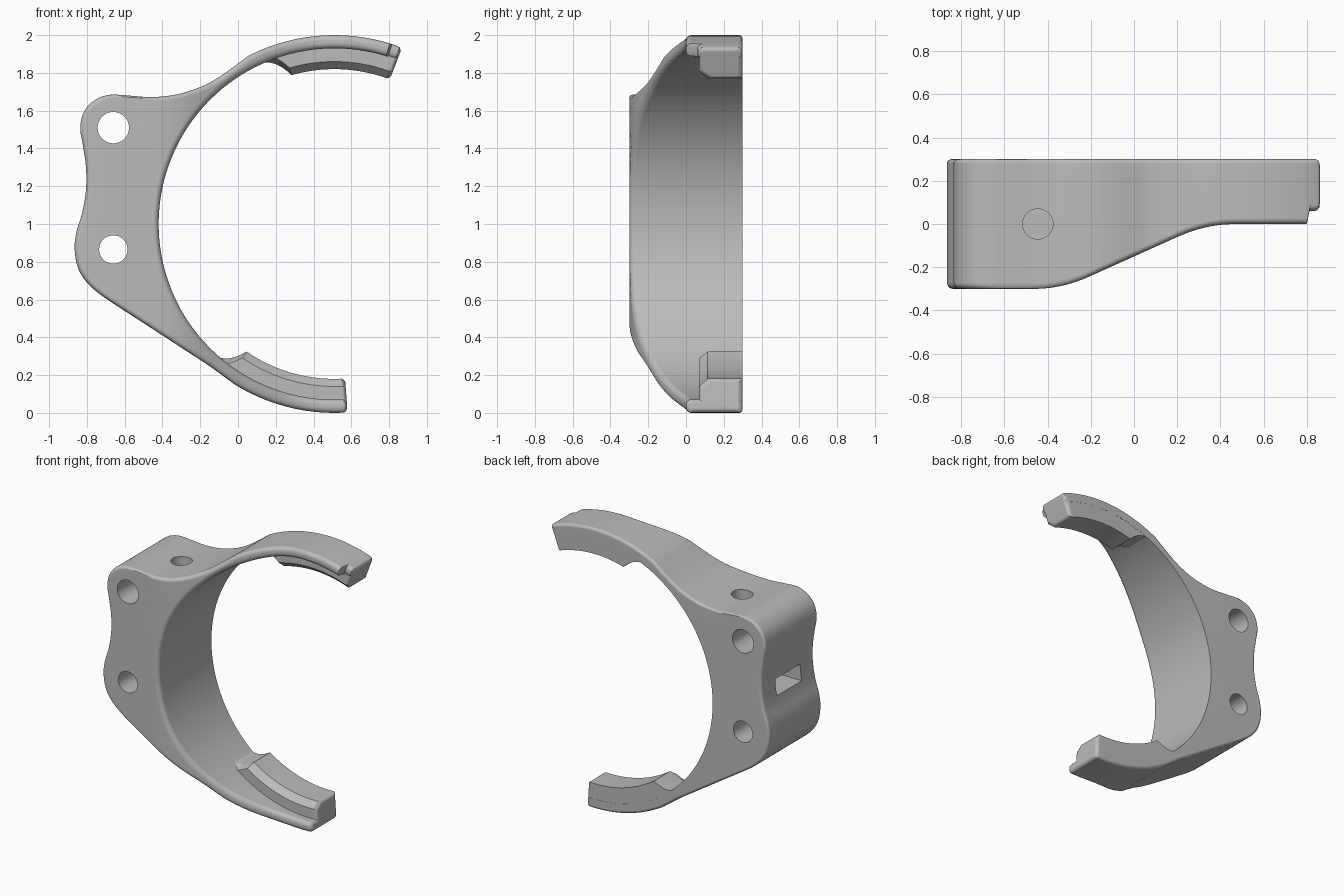
import bpy, bmesh
from math import sin, cos, pi, radians, degrees, atan2, hypot
from mathutils import Vector

CX, CZ = 0.51, 1.0        # centre of the round opening
R_IN, R_OUT = 0.93, 1.0   # thin band radii
BACK = 0.3
TOP_END, LOW_END = 69, 274

old = bpy.data.objects.get("Cube")
if old:
    bpy.data.objects.remove(old, do_unlink=True)

grey = bpy.data.materials.new("grey plastic")
grey.use_nodes = True
COLOUR = (0.5, 0.5, 0.5, 1)
grey.diffuse_color = COLOUR
grey.node_tree.nodes["Principled BSDF"].inputs["Base Color"].default_value = COLOUR


def ramp(t, w=0.13):
    """Straight ramp with a rounded start."""
    if t < -w:
        return 0
    return (t + w) ** 2 / (4 * w) if t < w else t


def front_y(x, angle):
    y = -0.3 + 0.45 * (ramp(x + 0.333) - ramp(x - 0.333))
    return max(y, 0.06) if angle < 72.6 else y


def polar(r, angle, y):
    a = radians(angle)
    return Vector((CX + r * cos(a), y, CZ + r * sin(a)))


def spline(pts, steps):
    """Smooth path through every point."""
    p = [2 * pts[0] - pts[1]] + pts + [2 * pts[-1] - pts[-2]]
    out = []
    for a, b, c, d in zip(p, p[1:], p[2:], p[3:]):
        for i in range(steps):
            t = i / steps
            out.append(0.5 * (2 * b + (c - a) * t + (2 * a - 5 * b + 4 * c - d) * t * t
                              + (3 * b - a - 3 * c + d) * t ** 3))
    return out + [pts[-1]]


def loft(name, rings):
    """Skin closed rings into a capped solid."""
    bm = bmesh.new()
    vs = [[bm.verts.new(p) for p in ring] for ring in rings]
    n = len(vs[0])
    for a, b in zip(vs, vs[1:]):
        for i in range(n):
            j = (i + 1) % n
            bm.faces.new((a[i], a[j], b[j], b[i]))
    bm.faces.new(vs[0])
    bm.faces.new(vs[-1])
    bmesh.ops.recalc_face_normals(bm, faces=bm.faces)
    mesh = bpy.data.meshes.new(name)
    bm.to_mesh(mesh)
    bm.free()
    obj = bpy.data.objects.new(name, mesh)
    bpy.context.collection.objects.link(obj)
    mesh.materials.append(grey)
    return obj


def activate(obj):
    bpy.ops.object.select_all(action='DESELECT')
    obj.select_set(True)
    bpy.context.view_layer.objects.active = obj


def end_inset(angle):
    """Shrink sections near the two tips to round them."""
    d = min(angle - TOP_END, LOW_END - angle)
    return 0.02 * max(0, 1 - d / 1.2) ** 2


def body_ring(angle, r1):
    inset = end_inset(angle)
    r0, r1 = R_IN + inset, r1 - inset
    f = 0.028

    def front(r, dy):
        return polar(r, angle, front_y(polar(r, angle, 0).x, angle) + inset + dy)
    arc = [k * pi / 10 for k in range(6)]
    ring = [front(r0 + f * (1 - cos(a)), f * (1 - sin(a))) for a in arc]
    a0, a1 = r0 + f, r1 - f
    ring += [front(a0 + (a1 - a0) * k / 7, 0) for k in range(1, 7)]
    ring += [front(r1 - f * (1 - sin(a)), f * (1 - cos(a))) for a in arc]
    b = 0.02
    ring += [polar(r1 - b * (1 - cos(a)), angle, BACK - inset - b * (1 - sin(a))) for a in arc]
    return ring + [polar(r0, angle, BACK - inset)]


# Outer outline: thin arm, mounting block, thin arm
block = [(-0.09, 1.785), (-0.2, 1.725), (-0.33, 1.685), (-0.46, 1.672), (-0.58, 1.68),
         (-0.68, 1.684), (-0.76, 1.655), (-0.815, 1.595), (-0.835, 1.51), (-0.82, 1.41),
         (-0.805, 1.3), (-0.805, 1.18), (-0.825, 1.06), (-0.855, 0.96), (-0.865, 0.87),
         (-0.848, 0.77), (-0.8, 0.69), (-0.72, 0.62), (-0.6, 0.54), (-0.45, 0.443),
         (-0.3, 0.345), (-0.15, 0.247)]
upper = [69, 69.3, 69.7, 70.3, 72.2, 72.9] + list(range(75, 117, 3))
lower = list(range(240, 273, 3)) + [272.8, 273.3, 273.7, 274]
middle = [polar(R_OUT, 117, 0)] + [Vector((x, 0, z)) for x, z in block] + [polar(R_OUT, 238, 0)]
stations = [(a, R_OUT) for a in upper]
for p in spline(middle, 6):
    stations.append((degrees(atan2(p.z - CZ, p.x - CX)) % 360, hypot(p.x - CX, p.z - CZ)))
stations += [(a, R_OUT) for a in lower]
body = loft("clamp_body", [body_ring(a, r) for a, r in stations])


# Bolt holes, top hole and side slot
def cut(cutter):
    cutter.hide_render = True
    mod = body.modifiers.new("cut", 'BOOLEAN')
    mod.operation = 'DIFFERENCE'
    mod.solver = 'EXACT'
    mod.object = cutter
    activate(body)
    bpy.ops.object.modifier_apply(modifier=mod.name)
    bpy.data.objects.remove(cutter, do_unlink=True)


def cylinder(r, depth, loc, rot=(0, 0, 0)):
    bpy.ops.mesh.primitive_cylinder_add(vertices=48, radius=r, depth=depth, location=loc, rotation=rot)
    return bpy.context.object


for z, r in ((1.51, 0.083), (0.865, 0.075)):
    cut(cylinder(r, 1, (-0.66, 0, z), (pi / 2, 0, 0)))
cut(cylinder(0.07, 0.6, (-0.445, 0, 1.68)))
bpy.ops.mesh.primitive_cube_add(size=1, location=(-0.73, 0, 1.16))
slot = bpy.context.object
slot.scale = (0.34, 0.28, 0.115)
cut(slot)


# Raised inner lips near both tips
def lip(name, start, corner, end):
    step = 1 if end > start else -1
    angles = [start + (corner - start) * k / 8 for k in range(9)]
    n = 14
    stop = end - 1.2 * step
    angles += [corner + (stop - corner) * k / n for k in range(1, n + 1)]
    angles += [end - d * step for d in (0.7, 0.3, 0)]
    rings = []
    for a in angles:
        t = min(1, (a - start) / (corner - start))
        r = R_IN + 0.005 - 0.115 * t * t
        i = end_inset(a)
        mid = min(r + 0.04, R_IN + 0.01)
        rings.append([polar(0.97, a, 0.07 + i), polar(mid + i, a, 0.07 + i),
                      polar(r + i, a, 0.115 + i), polar(r + i, a, BACK - 0.001 - i),
                      polar(0.97, a, BACK - 0.001 - i)])
    return loft(name, rings)


lips = [lip("upper_lip", 115, 106, TOP_END), lip("lower_lip", 228, 235.5, LOW_END)]

for obj in [body] + lips:
    activate(obj)
    bpy.ops.object.shade_smooth_by_angle(angle=radians(28))
    obj.modifiers.new("even_shading", 'WEIGHTED_NORMAL').keep_sharp = True
